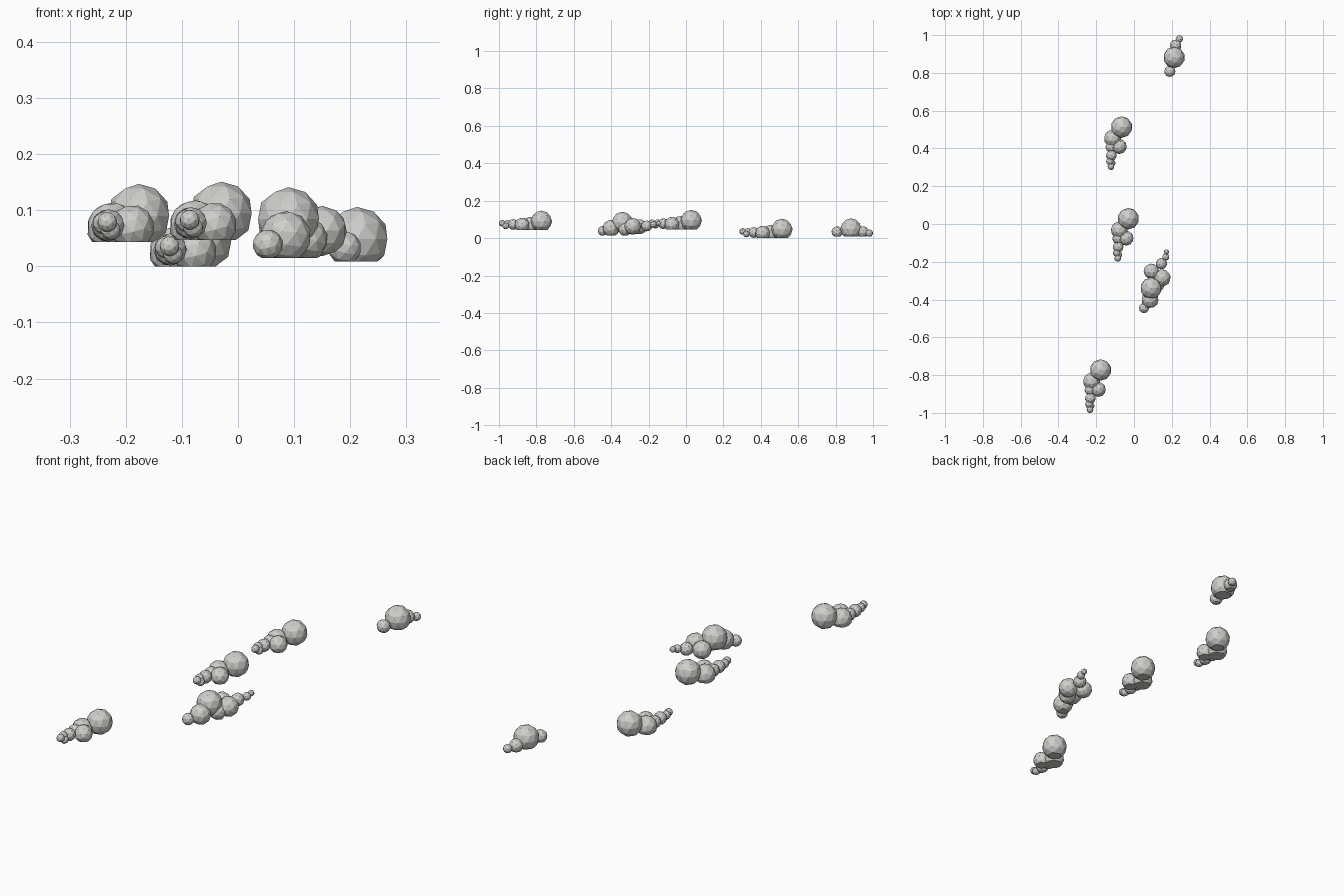
import bpy, bmesh
from mathutils import Matrix, Vector

mat = bpy.data.materials.new("cloud grey white")
mat.diffuse_color = (0.62, 0.62, 0.60, 1)


def cloud(name, base, puffs, offset=(0, 0)):
    """Cluster of low-poly puffs, each cut flat at the cloud base.
    Puffs are (x, y, height above base, radius)."""
    bm = bmesh.new()
    for i, (x, y, h, r) in enumerate(puffs):
        loc = Vector((x + offset[0], y + offset[1], base + h))
        m = Matrix.Translation(loc) @ Matrix.Rotation(0.7 * i, 4, 'Z') @ Matrix.Rotation(0.4 * i, 4, 'X')
        bmesh.ops.create_icosphere(bm, subdivisions=2, radius=r, matrix=m)
    # flat underside
    bmesh.ops.bisect_plane(bm, geom=bm.verts[:] + bm.edges[:] + bm.faces[:], dist=1e-6,
                           plane_co=(0, 0, base), plane_no=(0, 0, -1), clear_outer=True)
    bmesh.ops.holes_fill(bm, edges=[e for e in bm.edges if e.is_boundary], sides=0)
    bmesh.ops.recalc_face_normals(bm, faces=bm.faces[:])
    me = bpy.data.meshes.new(name)
    bm.to_mesh(me)
    bm.free()
    me.materials.append(mat)
    ob = bpy.data.objects.new(name, me)
    bpy.context.collection.objects.link(ob)


# Repeated cloud, measured from the centre of its largest puff
tail = [(0, 0, 0.047, 0.057), (-0.047, -0.06, 0.026, 0.046), (-0.012, -0.103, 0.027, 0.040),
        (-0.056, -0.105, 0.030, 0.029), (-0.054, -0.150, 0.030, 0.029),
        (-0.062, -0.182, 0.034, 0.020), (-0.050, -0.190, 0.022, 0.018),
        (-0.056, -0.210, 0.036, 0.018)]
cloud("front_cloud", 0.043, tail, (-0.177, -0.773))
cloud("middle_cloud", 0.047, tail, (-0.030, 0.028))
cloud("rear_cloud", 0.0, tail, (-0.066, 0.513))

# Long cloud with puffs on both ends
cloud("long_cloud", 0.015, [
    (0.090, -0.340, 0.069, 0.057), (0.085, -0.400, 0.038, 0.046), (0.053, -0.445, 0.024, 0.027),
    (0.092, -0.250, 0.045, 0.041), (0.150, -0.285, 0.048, 0.045), (0.122, -0.325, 0.034, 0.038),
    (0.145, -0.210, 0.050, 0.030), (0.137, -0.325, 0.013, 0.014),
    (0.168, -0.175, 0.058, 0.019), (0.172, -0.148, 0.064, 0.014)])

# Small far cloud
cloud("far_cloud", 0.009, [
    (0.212, 0.882, 0.040, 0.057), (0.190, 0.808, 0.024, 0.030),
    (0.220, 0.945, 0.024, 0.031), (0.240, 0.980, 0.017, 0.020)])
